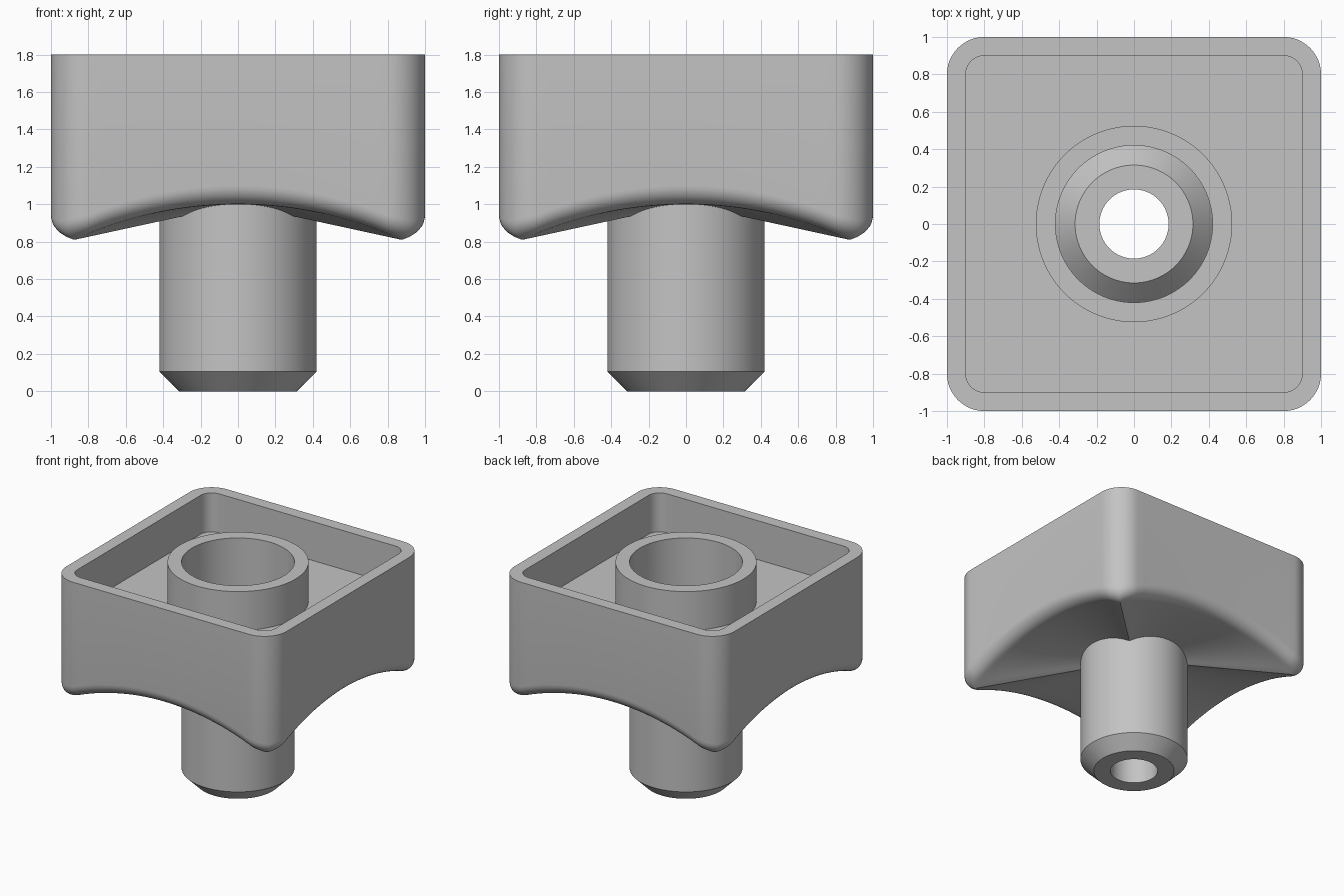
import bpy, bmesh, math

cube = bpy.data.objects.get("Cube")
if cube:
    bpy.data.objects.remove(cube, do_unlink=True)

# single plain grey material
grey = bpy.data.materials.new("grey")
grey.use_nodes = True
COLOR = (0.55, 0.55, 0.55, 1)
grey.diffuse_color = COLOR
bsdf = grey.node_tree.nodes["Principled BSDF"]
bsdf.inputs["Base Color"].default_value = COLOR
bsdf.inputs["Roughness"].default_value = 0.6

FILLET = 0.1
SIDE, ARC = 24, 12      # samples per straight side and per corner
ARCH_RADIUS = 2.1       # arch cut under each side
TOP, FLOOR, CROWN = 1.8, 1.48, 1.0
BORE = 0.42


def rounded_square(half, radius):
    """Outline points, the same count for every size."""
    pts = []
    flat = half - radius
    for k in range(4):
        c, s = math.cos(k * math.pi / 2), math.sin(k * math.pi / 2)
        quarter = [(half, -flat + 2 * flat * i / SIDE) for i in range(SIDE)]
        for i in range(ARC):
            a = math.pi / 2 * i / ARC
            quarter.append((flat + radius * math.cos(a), flat + radius * math.sin(a)))
        pts += [(x * c - y * s, x * s + y * c) for x, y in quarter]
    return pts


def circle(radius, like):
    """Circle whose points share the polar angles of another outline."""
    return [(radius * x / math.hypot(x, y), radius * y / math.hypot(x, y)) for x, y in like]


def level(outline, z):
    return [(x, y, z) for x, y in outline]


def loft(name, rings):
    """Skin a closed loop of rings, then shade it."""
    bm = bmesh.new()
    loops = [[bm.verts.new(p) for p in ring] for ring in rings]
    n = len(loops[0])
    for a, b in zip(loops, loops[1:] + loops[:1]):
        for i in range(n):
            j = (i + 1) % n
            bm.faces.new((a[i], a[j], b[j], b[i]))
    bmesh.ops.recalc_face_normals(bm, faces=bm.faces)
    mesh = bpy.data.meshes.new(name)
    bm.to_mesh(mesh)
    bm.free()
    mesh.materials.append(grey)
    obj = bpy.data.objects.new(name, mesh)
    bpy.context.collection.objects.link(obj)
    bpy.ops.object.select_all(action="DESELECT")
    obj.select_set(True)
    bpy.context.view_layer.objects.active = obj
    bpy.ops.object.shade_smooth_by_angle(angle=math.radians(30))
    return obj


# outlines of the head
inner = rounded_square(1 - FILLET, 0.1)
outer = rounded_square(1, 0.2)


def arch_drop(x, y):
    d = min(abs(x), abs(y))
    return ARCH_RADIUS - math.sqrt(ARCH_RADIUS ** 2 - d * d)


# underside: straight radial rules from the centre to the arched edge
rings = []
for i in range(5):
    ring = []
    for x, y in inner:
        start = BORE / math.hypot(x, y)
        t = start + (1 - start) * i / 4
        ring.append((x * t, y * t, CROWN - arch_drop(x, y) * t))
    rings.append(ring)

# rounded lower edge
for i in range(1, 9):
    a = math.pi / 2 * i / 8
    out, rise = math.sin(a), FILLET * (1 - math.cos(a))
    rings.append([
        (p[0] + (q[0] - p[0]) * out, p[1] + (q[1] - p[1]) * out,
         CROWN - arch_drop(*p) + rise)
        for p, q in zip(inner, outer)])

# outer wall, rim, recess, central boss and bore
rings += [
    level(outer, TOP),
    level(inner, TOP),
    level(inner, FLOOR),
    level(circle(0.525, inner), FLOOR),
    level(circle(0.525, inner), TOP),
    level(circle(BORE, inner), TOP),
]
loft("knob_head", rings)

# hollow stem, chamfered at both ends
STEM_TOP, CHAMFER, HOLE = 1.26, 0.105, 0.185
stem_profile = [
    (HOLE, 0), (BORE - CHAMFER, 0), (BORE, CHAMFER),
    (BORE, STEM_TOP - CHAMFER), (BORE - CHAMFER, STEM_TOP), (HOLE, STEM_TOP),
]
loft("stem", [level(circle(r, inner), z) for r, z in stem_profile])
